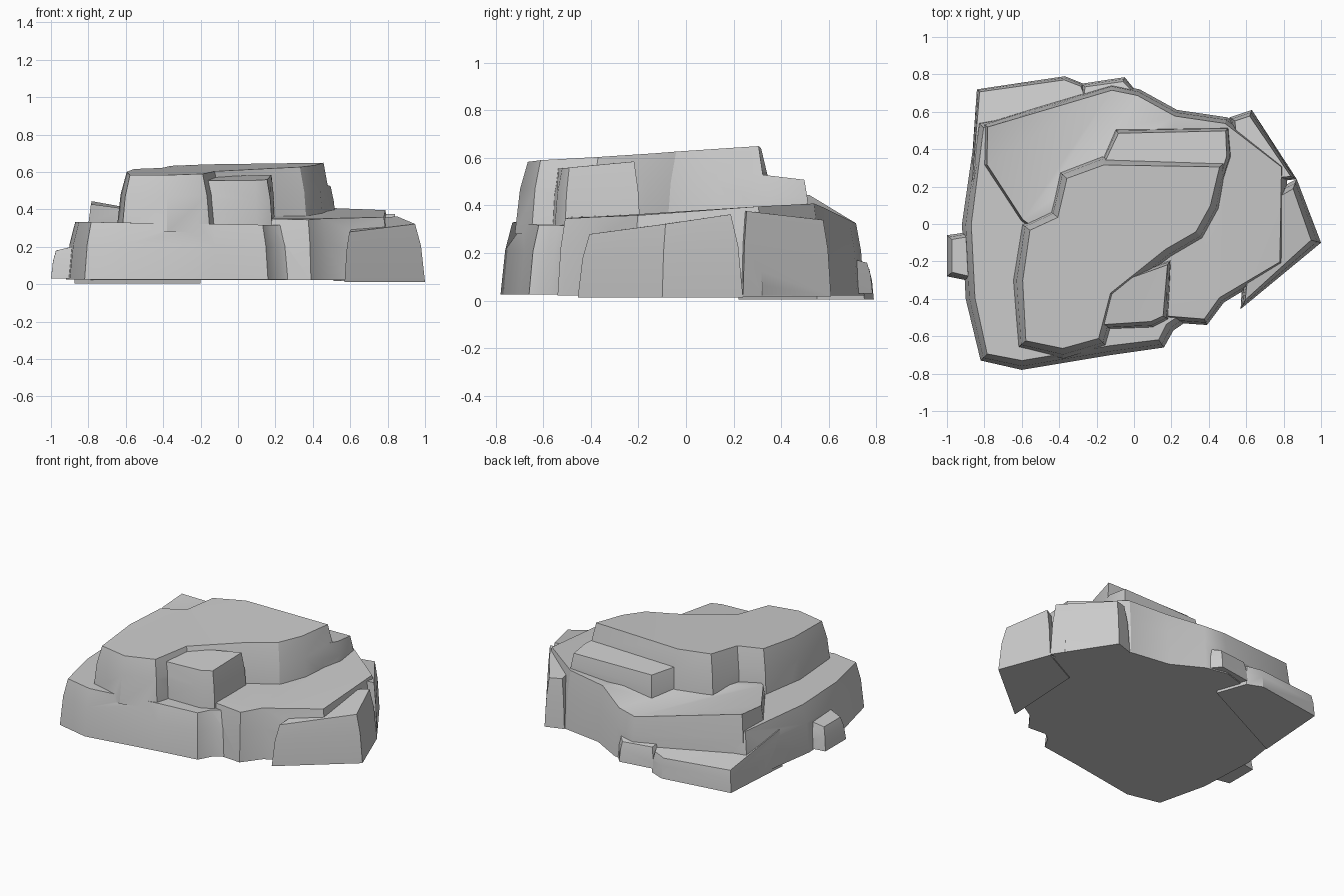
import bpy, bmesh, math
from mathutils import Vector

if "Cube" in bpy.data.objects:
    bpy.data.objects.remove(bpy.data.objects["Cube"])


def inset(p, i, d):
    # Move outline corner i inwards by d
    a = (p[i] - p[i - 1]).normalized()
    b = (p[(i + 1) % len(p)] - p[i]).normalized()
    n = Vector((-a.y - b.y, a.x + b.x)).normalized()
    return p[i] + n * d


def slab(name, outline, top, zb, slope):
    # Flared stone block: counter-clockwise outline, top height as a rule of x, y
    pts = [Vector(p) for p in outline]
    n = len(pts)
    bm = bmesh.new()
    rings = []
    for t, s in ((0, 0), (0.62, 0.4), (1, 1)):
        ring = []
        for i, p in enumerate(pts):
            q = inset(pts, i, slope * s)
            ring.append(bm.verts.new((q.x, q.y, zb + (top(p.x, p.y) - zb) * t)))
        rings.append(ring)
    for lo, hi in zip(rings, rings[1:]):
        for i in range(n):
            j = (i + 1) % n
            bm.faces.new((lo[i], lo[j], hi[j], hi[i]))
    caps = [bm.faces.new(rings[0][::-1]), bm.faces.new(rings[-1])]
    bmesh.ops.triangulate(bm, faces=caps)
    bmesh.ops.recalc_face_normals(bm, faces=bm.faces)
    mesh = bpy.data.meshes.new(name)
    bm.to_mesh(mesh)
    bm.free()
    ob = bpy.data.objects.new(name, mesh)
    bpy.context.collection.objects.link(ob)
    return ob


def fuse(ob):
    # Weld a block into the rock
    m = rock.modifiers.new(ob.name, 'BOOLEAN')
    m.operation = 'UNION'
    m.solver = 'EXACT'
    m.object = ob
    bpy.context.view_layer.objects.active = rock
    bpy.ops.object.modifier_apply(modifier=m.name)
    bpy.data.objects.remove(ob)


# Broad lower ledge
rock = slab("rock", [
    (-.82, -.73), (-.6, -.78), (-.12, -.7), (.16, -.66), (.21, -.57),
    (.6, -.3), (.5, .4), (-.1, .68), (-.84, .55), (-.92, 0), (-.9, -.4)],
    lambda x, y: .32 - .015 * x, .025, .05)

# Middle ledge, wrapping the right and back, drooping at the rear
fuse(slab("middle_ledge", [
    (.1, -.52), (.39, -.54), (.48, -.42), (.81, -.22), (.82, .32), (.5, .57),
    (.23, .61), (.03, .72), (-.12, .75), (-.81, .54), (-.82, .31), (-.62, 0)],
    lambda x, y: .39 - .02 * x + .07 * y - .6 * max(0, y - .55), .022, .035))

# Pointed block on the right
fuse(slab("right_block", [(.57, -.455), (1, -.1), (.87, .24), (.6, .1)],
          lambda x, y: .28 + .12 * (y + .45), .012, .055))

# Block at the back right
fuse(slab("back_right_block", [(.87, .24), (.63, .61), (.51, .57), (.55, .2)],
          lambda x, y: .4 - .1 * y, .018, .035))

# Summit
fuse(slab("summit", [
    (-.62, -.66), (-.38, -.72), (-.15, -.65), (-.08, -.4), (.2, -.18),
    (.37, -.08), (.46, .08), (.5, .34), (-.17, .37), (-.4, .28),
    (-.45, .07), (-.6, 0), (-.65, -.3)],
    lambda x, y: .625 + .015 * x + .05 * y, .28, .055))

# Fallen wedge in the summit's front notch
fuse(slab("front_wedge", [(-.3, -.57), (.1, -.555), (.185, -.51), (.2, -.19), (-.3, -.36)],
          lambda x, y: .6 + .08 * y, .27, .035))

# Step behind the summit
fuse(slab("back_step", [(.47, .2), (.525, .36), (.51, .52), (-.1, .51), (-.19, .3)],
          lambda x, y: .56 - .1 * y, .3, .03))

# Low plates at the back left foot
fuse(slab("foot_plate", [(-.875, .22), (-.2, .55), (-.27, .75), (-.37, .79), (-.84, .72)],
          lambda x, y: .3 - .21 * y, .004, .02))
fuse(slab("foot_plate_small", [(-.3, .5), (.02, .7), (-.05, .785), (-.28, .75)],
          lambda x, y: .3 - .18 * y, .03, .025))

# Pebble on the left
fuse(slab("pebble", [(-1, -.28), (-.8, -.32), (-.8, -.03), (-1, -.06)],
          lambda x, y: .36 + .18 * x, .03, .035))

rock.select_set(True)
bpy.context.view_layer.objects.active = rock
bpy.ops.object.shade_smooth_by_angle(angle=math.radians(28))
